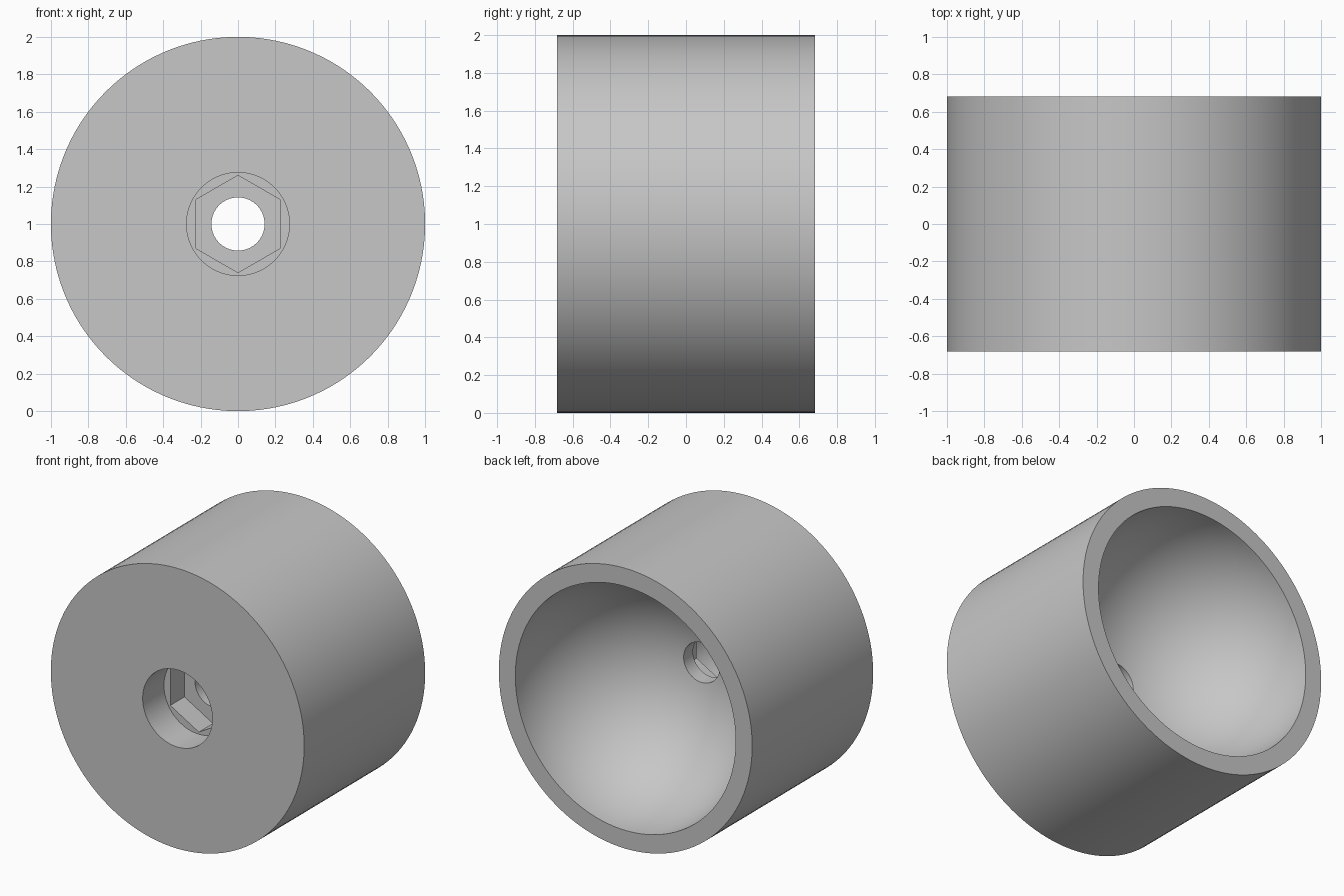
import bpy
import bmesh
from math import sin, cos, asin, pi, radians

cube = bpy.data.objects.get("Cube")
if cube:
    bpy.data.objects.remove(cube, do_unlink=True)

SEGMENTS = 120
HALF = 0.682           # half the body length
OUTER = 1.0
BOWL = 0.87            # hemispherical hollow at the back
RECESS = 0.275         # round recess at the front
HEX = 0.225            # hexagon socket, centre to flat
HOLE = 0.142           # through hole
RECESS_FLOOR = -HALF + 0.24
HEX_FLOOR = -HALF + 0.40

# Single grey material
grey = bpy.data.materials.new("plain_grey")
grey.use_nodes = True
colour = (0.57, 0.57, 0.57, 1)
grey.diffuse_color = colour
grey.node_tree.nodes["Principled BSDF"].inputs["Base Color"].default_value = colour


def ring(bm, size, y, hexagon=False):
    """Ring of vertices around the y axis, round or six-sided."""
    verts = []
    for i in range(SEGMENTS):
        a = 2 * pi * i / SEGMENTS
        r = size
        if hexagon:
            r /= cos((a + pi / 6) % (pi / 3) - pi / 6)
        verts.append(bm.verts.new((r * cos(a), y, OUTER + r * sin(a))))
    return verts


bm = bmesh.new()

# Outer wall, front face, recess, hexagon socket and through hole
rings = [
    ring(bm, OUTER, HALF),
    ring(bm, OUTER, -HALF),
    ring(bm, RECESS, -HALF),
    ring(bm, RECESS, RECESS_FLOOR),
    ring(bm, HEX, RECESS_FLOOR, True),
    ring(bm, HEX, HEX_FLOOR, True),
    ring(bm, HOLE, HEX_FLOOR),
]

# Hemispherical bowl from the hole out to the back rim
STEPS = 32
start = asin(HOLE / BOWL)
for i in range(STEPS + 1):
    t = start + (pi / 2 - start) * i / STEPS
    rings.append(ring(bm, BOWL * sin(t), HALF - BOWL * cos(t)))

# Skin neighbouring rings, closing the loop at the back rim
for k, a in enumerate(rings):
    b = rings[(k + 1) % len(rings)]
    for i in range(SEGMENTS):
        j = (i + 1) % SEGMENTS
        bm.faces.new((a[i], a[j], b[j], b[i]))
bmesh.ops.recalc_face_normals(bm, faces=bm.faces)

mesh = bpy.data.meshes.new("hollow_cylinder_body")
bm.to_mesh(mesh)
bm.free()
mesh.materials.append(grey)
body = bpy.data.objects.new("hollow_cylinder_body", mesh)
bpy.context.collection.objects.link(body)

# Smooth curves, crisp edges
bpy.ops.object.select_all(action="DESELECT")
body.select_set(True)
bpy.context.view_layer.objects.active = body
bpy.ops.object.shade_smooth_by_angle(angle=radians(30))
